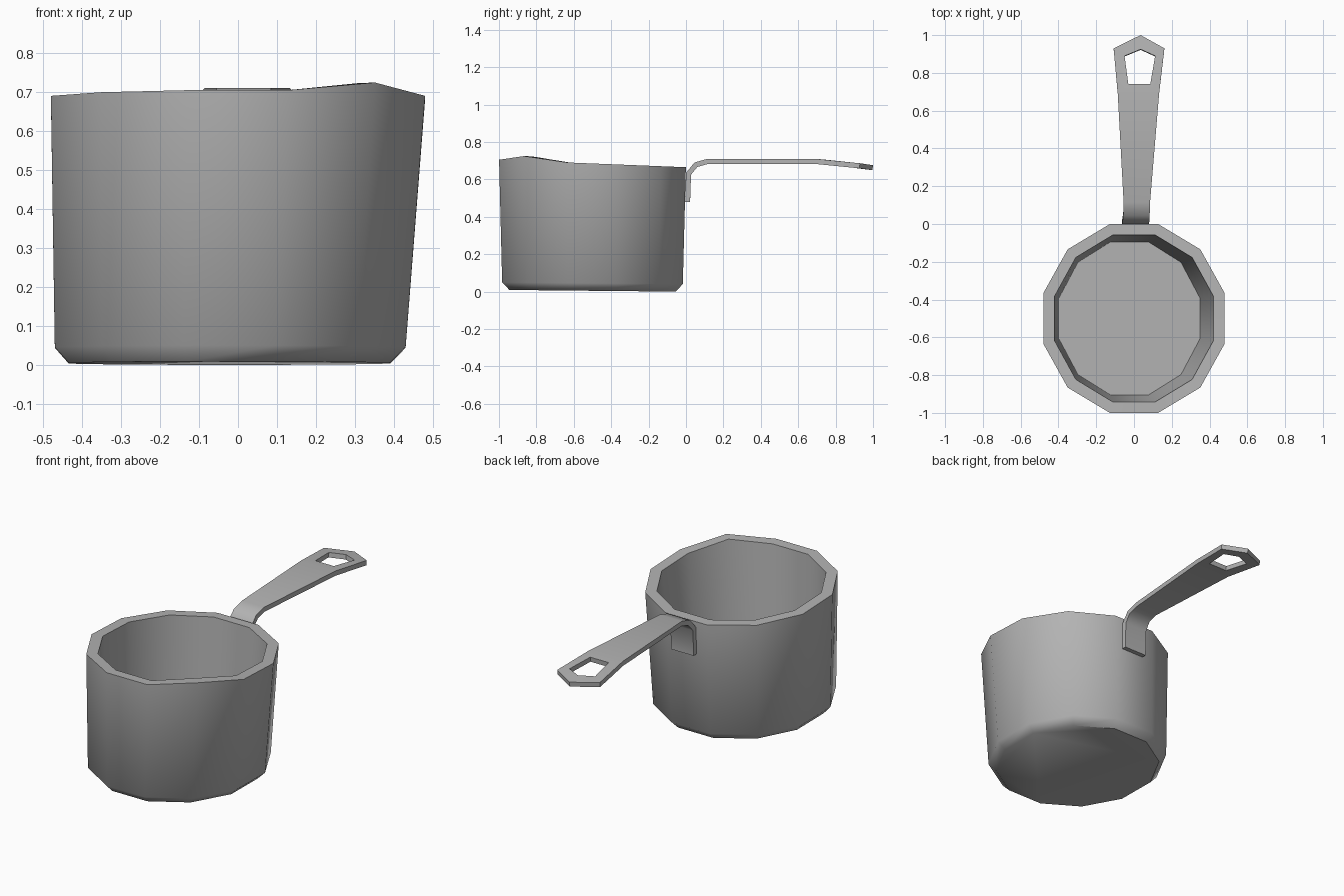
import bpy
from math import cos, sin, radians

cube = bpy.data.objects.get("Cube")
if cube:
    bpy.data.objects.remove(cube, do_unlink=True)

# One grey metal for the whole pan
metal = bpy.data.materials.new("grey metal")
metal.use_nodes = True
GREY = (0.45, 0.45, 0.45, 1)
metal.diffuse_color = GREY
metal.node_tree.nodes["Principled BSDF"].inputs["Base Color"].default_value = GREY


def make_object(name, verts, faces, thickness=0):
    mesh = bpy.data.meshes.new(name)
    mesh.from_pydata(verts, [], faces)
    mesh.materials.append(metal)
    obj = bpy.data.objects.new(name, mesh)
    bpy.context.collection.objects.link(obj)
    bpy.ops.object.select_all(action="DESELECT")
    obj.select_set(True)
    bpy.context.view_layer.objects.active = obj
    if thickness:
        solid = obj.modifiers.new("thickness", "SOLIDIFY")
        solid.thickness = thickness
        solid.offset = -1
        solid.use_even_offset = True
        bpy.ops.object.modifier_apply(modifier=solid.name)
    bpy.ops.object.shade_smooth_by_angle(angle=radians(46))
    return obj


# Pot: twelve-sided rings from the base, up the outside, down the inside
SIDES = 12
SPOUT = 10  # corner that is raised into a pouring lip


def ring(cx, rx, ry, height):
    points = []
    for i in range(SIDES):
        a = radians(15 + 30 * i)
        x, y = cx + rx * cos(a), -0.5 + ry * sin(a)
        points.append((x, y, height(i, y)))
    return points


def rim(i, y):
    return 0.665 - 0.04 * y + (0.025 if i == SPOUT else 0)


rings = [
    ring(-0.022, 0.427, 0.46, lambda i, y: max(0, -0.01 * (y + 0.06))),
    ring(-0.02, 0.466, 0.50, lambda i, y: 0.04 - 0.01 * y),
    ring(0, 0.497, 0.517, rim),
    ring(0, 0.435, 0.457, rim),
    ring(-0.024, 0.386, 0.42, lambda i, y: 0.05),
]
verts = [p for r in rings for p in r]
faces = [list(reversed(range(SIDES))),
         list(range(SIDES * (len(rings) - 1), SIDES * len(rings)))]
for k in range(len(rings) - 1):
    for i in range(SIDES):
        j = (i + 1) % SIDES
        faces.append((k * SIDES + i, k * SIDES + j,
                      (k + 1) * SIDES + j, (k + 1) * SIDES + i))
make_object("pot", verts, faces)

# Handle: a bent strap (left x, right x, y, z), then a head around a hole
strap = [
    (-0.064, 0.078, -0.005, 0.48),
    (-0.062, 0.080, 0.0, 0.635),
    (-0.057, 0.083, 0.045, 0.69),
    (-0.055, 0.085, 0.115, 0.71),
    (-0.086, 0.133, 0.69, 0.71),
]
verts = []
for left, right, y, z in strap:
    verts += [(left, y, z), (right, y, z)]
faces = [(n, n + 1, n + 3, n + 2) for n in range(0, 2 * len(strap) - 2, 2)]

last = len(verts) - 2
head = [(-0.108, 0.93, 0.686), (0.035, 1.0, 0.676), (0.161, 0.93, 0.686)]
hole = [(-0.03, 0.74, 0.706), (-0.05, 0.89, 0.690), (0.035, 0.925, 0.687),
        (0.112, 0.89, 0.690), (0.086, 0.74, 0.706)]
outer = [last] + [last + 2 + n for n in range(len(head))] + [last + 1]
inner = [last + 2 + len(head) + n for n in range(len(hole))]
verts += head + hole
for n in range(5):
    m = (n + 1) % 5
    faces.append((outer[m], outer[n], inner[n], inner[m]))
make_object("handle", verts, faces, thickness=0.027)
